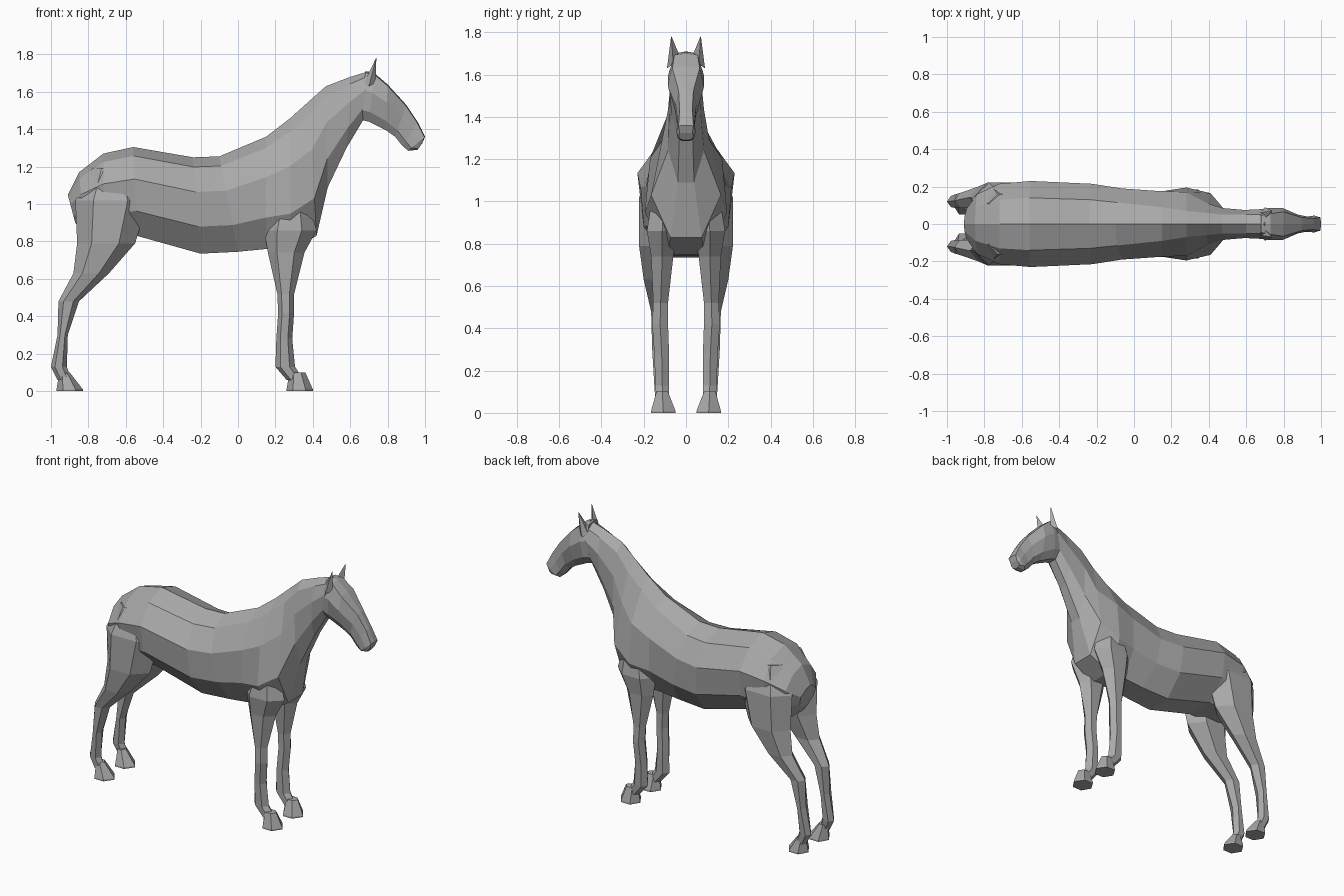
import bpy, bmesh
from mathutils import Vector

cube = bpy.data.objects.get("Cube")
if cube:
    bpy.data.objects.remove(cube, do_unlink=True)

coat = bpy.data.materials.new("grey_coat")
coat.use_nodes = True
grey = (0.4, 0.4, 0.4, 1)
coat.diffuse_color = grey
coat.node_tree.nodes["Principled BSDF"].inputs["Base Color"].default_value = grey


def loft(name, rings, mirror=False):
    """Skin a list of closed rings with flat faces and cap both ends."""
    bm = bmesh.new()
    loops = [[bm.verts.new(p) for p in ring] for ring in rings]
    count = len(loops[0])
    for low, high in zip(loops, loops[1:]):
        for i in range(count):
            j = (i + 1) % count
            bm.faces.new((low[i], low[j], high[j], high[i]))
    bm.faces.new(loops[0])
    bm.faces.new(loops[-1])
    bmesh.ops.recalc_face_normals(bm, faces=bm.faces)
    mesh = bpy.data.meshes.new(name)
    bm.to_mesh(mesh)
    bm.free()
    mesh.materials.append(coat)
    obj = bpy.data.objects.new(name, mesh)
    bpy.context.collection.objects.link(obj)
    if mirror:
        mod = obj.modifiers.new("mirror", "MIRROR")
        mod.use_axis = (False, True, False)
        mod.use_mirror_merge = False
    return obj


def spine_ring(levels, top_x, top_z, low_x, low_z, *widths):
    """Symmetric ring from a top point down to a flat underside."""
    top, low = Vector((top_x, 0, top_z)), Vector((low_x, 0, low_z))
    sides = list(zip(levels, widths)) + [(1, widths[-1] * 0.45)]
    left = [top.lerp(low, t) + Vector((0, w, 0)) for t, w in sides]
    right = [Vector((p.x, -p.y, p.z)) for p in reversed(left)]
    return [top] + left + right


def leg_ring(z, back, front, inner, outer):
    """Six-sided level ring, pointed at the front and back."""
    mid = (inner + outer) / 2
    a, b = back + (front - back) * 0.25, back + (front - back) * 0.72
    return [(back, mid, z), (a, outer, z), (b, outer, z),
            (front, mid, z), (b, inner, z), (a, inner, z)]


# Trunk and neck, from rump to poll
trunk = [
    (-.91, 1.05, -.87, .90, .04, .08, .07),
    (-.85, 1.17, -.82, .84, .09, .16, .13),
    (-.72, 1.27, -.72, .82, .13, .215, .18),
    (-.56, 1.305, -.54, .83, .14, .23, .21),
    (-.24, 1.25, -.2, .735, .13, .215, .2),
    (-.1, 1.255, 0, .745, .115, .19, .18),
    (.15, 1.36, .15, .76, .09, .175, .175),
    (.28, 1.46, .28, .75, .07, .17, .195),
    (.38, 1.55, .42, .83, .06, .11, .165),
    (.47, 1.63, .48, 1.09, .05, .085, .085),
    (.60, 1.68, .58, 1.30, .05, .075, .07),
    (.70, 1.71, .67, 1.45, .05, .08, .065),
]
loft("trunk_and_neck", [spine_ring((.1, .36, .72), *s) for s in trunk])

# Head, from poll to muzzle
head = [
    (.68, 1.71, .66, 1.45, .045, .075, .065),
    (.73, 1.70, .70, 1.44, .055, .085, .07),
    (.80, 1.64, .79, 1.395, .065, .085, .055),
    (.90, 1.53, .84, 1.36, .035, .05, .045),
    (.96, 1.44, .88, 1.31, .03, .04, .04),
    (1.0, 1.36, .91, 1.285, .035, .045, .04),
    (.985, 1.325, .96, 1.29, .03, .035, .03),
]
loft("head", [spine_ring((.03, .4, .8), *s) for s in head])

# Ears
tip = Vector((.74, .07, 1.785))
base = [Vector(p) for p in ((.675, .06, 1.65), (.70, .09, 1.63),
                            (.735, .06, 1.65), (.705, .035, 1.70))]
loft("ears", [base, [tip.lerp(p, 0.04) for p in base]], True)

# Hind legs: thigh, hock and cannon
hind = [
    (1.19, -.78, -.58, .06, .16),
    (1.02, -.87, -.48, .04, .222),
    (.79, -.86, -.55, .05, .222),
    (.63, -.88, -.69, .085, .20),
    (.48, -.96, -.85, .085, .165),
    (.30, -.965, -.91, .085, .16),
    (.13, -1.0, -.915, .09, .15),
    (.06, -.965, -.89, .10, .145),
]
loft("hind_legs", [leg_ring(*s) for s in hind], True)

# Front legs: shoulder, knee and cannon
fore = [
    (1.08, .22, .36, .06, .15),
    (.86, .14, .42, .04, .185),
    (.74, .16, .355, .06, .165),
    (.52, .21, .30, .085, .155),
    (.42, .215, .30, .085, .16),
    (.28, .205, .29, .08, .15),
    (.13, .20, .305, .08, .145),
    (.06, .26, .35, .08, .14),
]
loft("front_legs", [leg_ring(*s) for s in fore], True)

# Hooves
for name, heel, toe in (("hind_hooves", -.97, -.90), ("front_hooves", .26, .36)):
    loft(name, [leg_ring(0, heel, heel + .14, .05, .165),
                leg_ring(.01, heel, heel + .14, .05, .165),
                leg_ring(.1, heel + .015, toe, .085, .14)], True)
